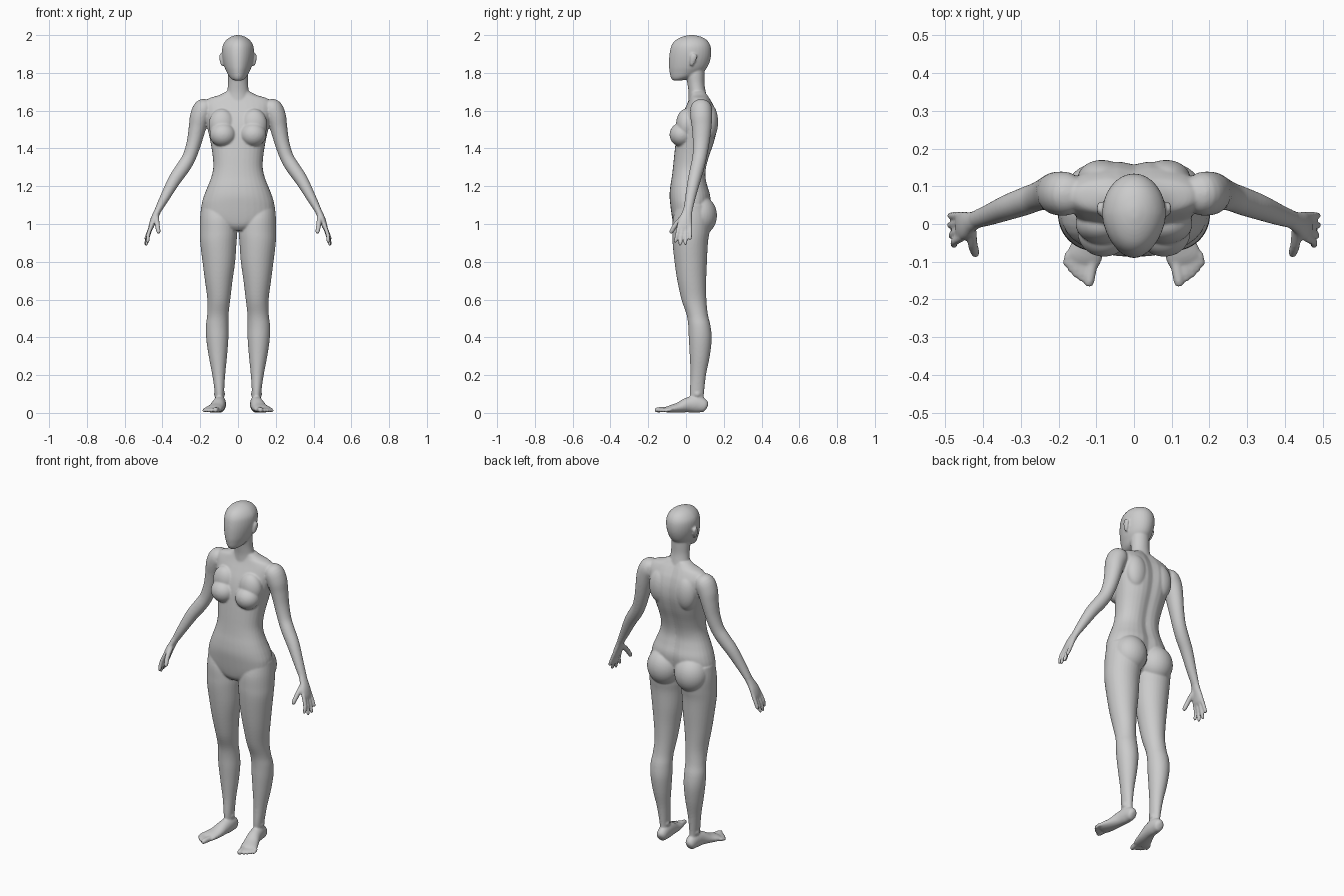
import bpy, bmesh, math
from mathutils import Vector

bm = bmesh.new()
SEG = 32


def smooth_rows(rows, sub=4):
    """Catmull-Rom interpolation between rows of numbers."""
    out = []
    for i in range(len(rows) - 1):
        p0, p1 = rows[max(i - 1, 0)], rows[i]
        p2, p3 = rows[i + 1], rows[min(i + 2, len(rows) - 1)]
        for k in range(sub):
            t = k / sub
            out.append([b + 0.5 * t * (c - a + t * (2 * a - 5 * b + 4 * c - d + t * (3 * (b - c) + d - a)))
                        for a, b, c, d in zip(p0, p1, p2, p3)])
    return out + [list(rows[-1])]


def skin(rings):
    """Closed surface through a list of point rings."""
    vs = [[bm.verts.new(p) for p in r] for r in rings]
    faces = [bm.faces.new(vs[0][::-1]), bm.faces.new(vs[-1])]
    for a, b in zip(vs, vs[1:]):
        for i in range(SEG):
            j = (i + 1) % SEG
            faces.append(bm.faces.new((a[i], a[j], b[j], b[i])))
    bmesh.ops.recalc_face_normals(bm, faces=faces)


def stack(rows, side=1, power=2.0, groove=0.0, taper=0.0):
    """Horizontal slices: z, x min, x max, y front, y back."""
    rings = []
    for z, x0, x1, y0, y1 in smooth_rows(rows):
        ring = []
        for i in range(SEG):
            a = 2 * math.pi * i / SEG
            c, s = math.cos(a), math.sin(a)
            c = math.copysign(abs(c) ** (2 / power), c)
            s = math.copysign(abs(s) ** (2 / power), s)
            x = (x0 + x1) / 2 + (x1 - x0) / 2 * c * (1 - taper * max(-s, 0))
            y = (y0 + y1) / 2 + (y1 - y0) / 2 * s
            if s > 0:
                y -= groove * math.exp(-(x / 0.03) ** 2)
            ring.append((side * x, y, z))
        rings.append(ring)
    skin(rings)


def tube(rows, side=1, across=(0, 1, 0)):
    """Tube along a path: x, y, z, radius across, radius in depth."""
    rows = smooth_rows(rows)
    pts = [Vector(r[:3]) for r in rows]
    rings = []
    for i, r in enumerate(rows):
        t = (pts[min(i + 1, len(pts) - 1)] - pts[max(i - 1, 0)]).normalized()
        u = Vector(across)
        u = (u - t * u.dot(t)).normalized()
        v = t.cross(u)
        ring = []
        for k in range(SEG):
            a = 2 * math.pi * k / SEG
            p = pts[i] + u * r[3] * math.cos(a) + v * r[4] * math.sin(a)
            ring.append((side * p.x, p.y, p.z))
        rings.append(ring)
    skin(rings)


def blob(centre, radii, side=1):
    """Ellipsoid."""
    vs = bmesh.ops.create_uvsphere(bm, u_segments=32, v_segments=20, radius=1)["verts"]
    for v in vs:
        v.co = [side * (centre[0] + v.co.x * radii[0]),
                centre[1] + v.co.y * radii[1], centre[2] + v.co.z * radii[2]]
    bmesh.ops.recalc_face_normals(bm, faces=list({f for v in vs for f in v.link_faces}))


def digit(base, mid, tip, r, side, across=(0, 1, 0)):
    """Finger or toe with a rounded tip."""
    end = Vector(mid).lerp(Vector(tip), 0.8)
    tube([(*base, r, r), (*mid, r, r), (*end, r * 0.85, r * 0.85), (*tip, r * 0.4, r * 0.4)], side, across)


def wide(rows):
    return [(z, -w, w, f, b) for z, w, f, b in rows]


# torso
stack(wide([(0.965, 0.06, -0.04, 0.06), (0.99, 0.12, -0.062, 0.09), (1.03, 0.185, -0.073, 0.115),
            (1.1, 0.192, -0.083, 0.13), (1.15, 0.18, -0.087, 0.132), (1.2, 0.16, -0.083, 0.118),
            (1.25, 0.141, -0.075, 0.108), (1.3, 0.131, -0.069, 0.112), (1.36, 0.134, -0.063, 0.128),
            (1.43, 0.145, -0.055, 0.152), (1.5, 0.16, -0.045, 0.168), (1.56, 0.172, -0.028, 0.168),
            (1.61, 0.182, -0.006, 0.156), (1.64, 0.18, 0.008, 0.142), (1.665, 0.155, 0.018, 0.128),
            (1.682, 0.1, 0.022, 0.118), (1.7, 0.066, 0.022, 0.108)]), power=2.25, groove=0.012)
# neck
stack(wide([(1.63, 0.075, 0.012, 0.12), (1.69, 0.06, 0.014, 0.107), (1.74, 0.053, 0.008, 0.098),
            (1.79, 0.053, 0.0, 0.098), (1.85, 0.05, 0.0, 0.1)]))
# head
stack(wide([(1.759, 0.012, -0.066, -0.03), (1.765, 0.03, -0.074, 0.0), (1.78, 0.046, -0.082, 0.05),
            (1.805, 0.06, -0.087, 0.09), (1.83, 0.071, -0.09, 0.113), (1.87, 0.081, -0.09, 0.129),
            (1.91, 0.085, -0.086, 0.134), (1.945, 0.081, -0.077, 0.129), (1.972, 0.064, -0.057, 0.112),
            (1.99, 0.04, -0.024, 0.083), (2.0, 0.012, 0.015, 0.045)]), taper=0.12)

for s in (1, -1):
    # ear
    tube([(0.079, 0.028, 1.838, 0.006, 0.006), (0.084, 0.032, 1.85, 0.012, 0.009),
          (0.09, 0.04, 1.88, 0.018, 0.009), (0.09, 0.045, 1.9, 0.012, 0.007)], s)
    # breast, with the slope above it
    blob((0.08, -0.022, 1.473), (0.07, 0.065, 0.064), s)
    blob((0.085, 0.0, 1.525), (0.07, 0.053, 0.085), s)
    # shoulder blade and buttock
    blob((0.085, 0.12, 1.54), (0.065, 0.05, 0.1), s)
    blob((0.09, 0.075, 1.045), (0.096, 0.089, 0.105), s)
    # leg
    stack([(0.05, 0.075, 0.118, 0.03, 0.095), (0.1, 0.074, 0.122, 0.02, 0.095),
           (0.2, 0.068, 0.136, 0.024, 0.106), (0.3, 0.058, 0.155, 0.02, 0.126),
           (0.39, 0.051, 0.168, 0.015, 0.136), (0.46, 0.051, 0.17, 0.012, 0.13),
           (0.52, 0.05, 0.163, 0.003, 0.116), (0.6, 0.041, 0.162, -0.024, 0.108),
           (0.7, 0.029, 0.175, -0.046, 0.107), (0.8, 0.015, 0.188, -0.061, 0.111),
           (0.9, 0.008, 0.2, -0.071, 0.116), (0.96, 0.004, 0.202, -0.072, 0.125),
           (1.03, 0.01, 0.201, -0.069, 0.13), (1.1, 0.04, 0.194, -0.05, 0.11)], s)
    # ankle bones
    blob((0.098, 0.06, 0.1), (0.03, 0.026, 0.024), s)
    # foot
    tube([(0.094, 0.112, 0.03, 0.012, 0.014), (0.095, 0.1, 0.035, 0.027, 0.033),
          (0.096, 0.06, 0.046, 0.033, 0.045), (0.102, 0.01, 0.042, 0.036, 0.04),
          (0.115, -0.04, 0.028, 0.042, 0.027), (0.131, -0.085, 0.02, 0.047, 0.019),
          (0.138, -0.107, 0.015, 0.042, 0.012)], s, (1, 0.2, 0))
    # toes
    for bx, tx, ty, r in ((0.107, 0.121, -0.166, 0.0145), (0.13, 0.141, -0.152, 0.0105),
                          (0.145, 0.156, -0.142, 0.01), (0.157, 0.168, -0.129, 0.01), (0.166, 0.18, -0.114, 0.01)):
        digit((bx, -0.075, 0.02), ((bx + 2 * tx) / 3, ty + 0.03, 0.017), (tx, ty, r), r, s, (1, 0, 0))
    # arm
    tube([(0.14, 0.08, 1.635, 0.035, 0.02), (0.175, 0.08, 1.615, 0.056, 0.054),
          (0.2, 0.081, 1.57, 0.058, 0.054), (0.215, 0.083, 1.51, 0.052, 0.046),
          (0.233, 0.08, 1.43, 0.044, 0.039), (0.258, 0.072, 1.355, 0.038, 0.036),
          (0.29, 0.06, 1.3, 0.037, 0.037), (0.335, 0.044, 1.235, 0.034, 0.034),
          (0.385, 0.024, 1.145, 0.028, 0.026), (0.42, 0.012, 1.08, 0.024, 0.019)], s)
    # palm
    tube([(0.415, 0.013, 1.09, 0.024, 0.018), (0.432, 0.005, 1.055, 0.028, 0.018),
          (0.448, -0.003, 1.02, 0.037, 0.017), (0.46, -0.007, 0.985, 0.039, 0.014),
          (0.465, -0.008, 0.972, 0.034, 0.01)], s)
    # fingers
    for by, tx, ty, tz in ((-0.036, 0.478, -0.058, 0.9), (-0.016, 0.487, -0.033, 0.884),
                           (0.004, 0.491, -0.004, 0.888), (0.023, 0.49, 0.022, 0.916)):
        digit((0.455, by, 1.0), (0.475, (by + ty) / 2, (0.99 + tz) / 2), (tx, ty, tz), 0.0105, s)
    # thumb
    digit((0.432, -0.008, 1.045), (0.428, -0.052, 1.0), (0.419, -0.084, 0.95), 0.0135, s)

mesh = bpy.data.meshes.new("body")
bm.to_mesh(mesh)
bm.free()
body = bpy.data.objects.new("body", mesh)
bpy.context.collection.objects.link(body)

# fuse the parts into one smooth skin
fuse = body.modifiers.new("fuse", "REMESH")
fuse.mode = "VOXEL"
fuse.voxel_size = 0.0048
fuse.use_smooth_shade = True
relax = body.modifiers.new("relax", "SMOOTH")
relax.factor = 0.5
relax.iterations = 8

grey = bpy.data.materials.new("light grey")
grey.diffuse_color = (0.6, 0.6, 0.6, 1)
mesh.materials.append(grey)
